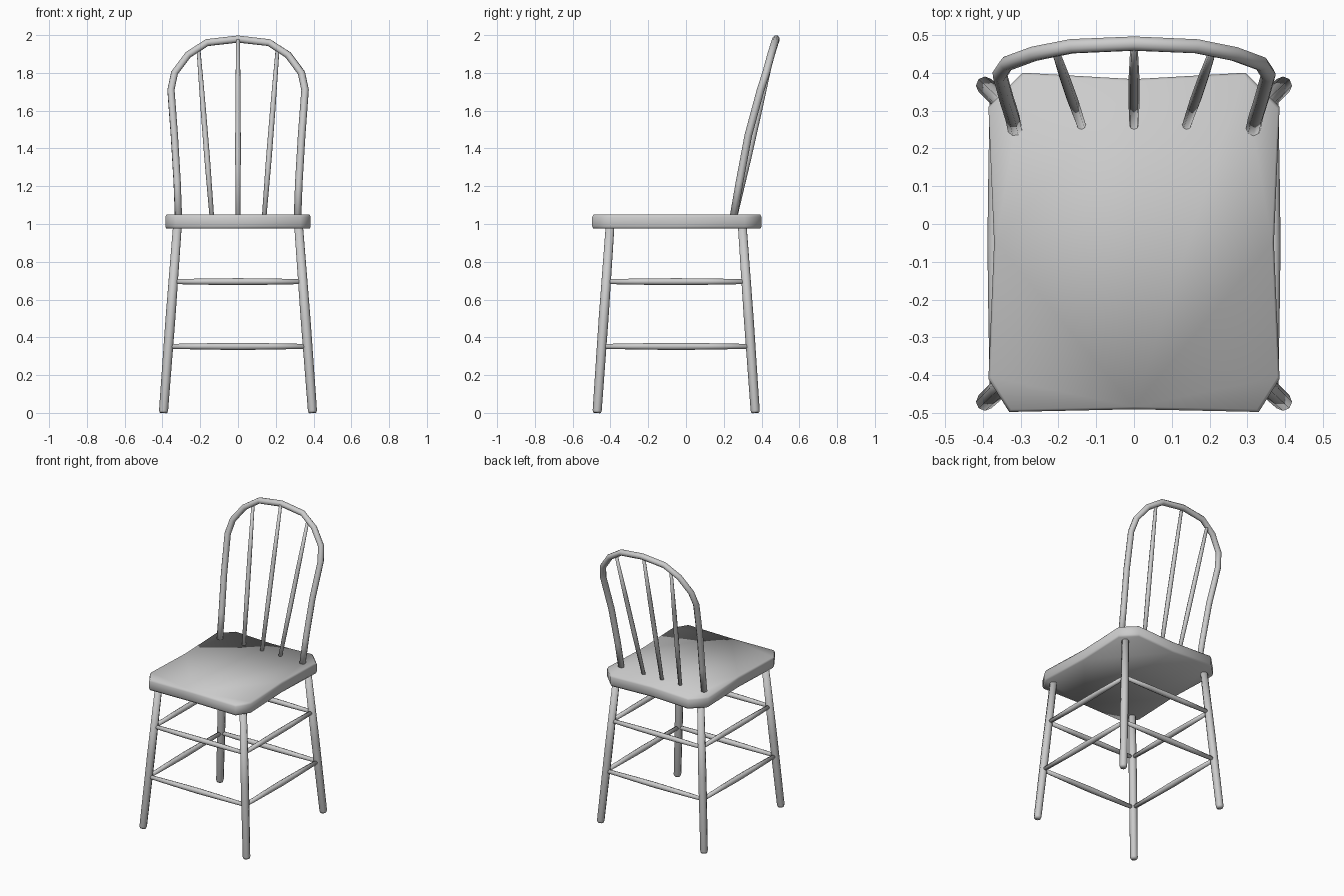
import bpy, bmesh
from mathutils import Vector

cube = bpy.data.objects.get("Cube")
if cube:
    bpy.data.objects.remove(cube, do_unlink=True)

grey = bpy.data.materials.new("plain grey")
grey.use_nodes = True
GREY = (0.6, 0.6, 0.6, 1)
grey.diffuse_color = GREY
grey.node_tree.nodes["Principled BSDF"].inputs["Base Color"].default_value = GREY


def loft(name, rings):
    """Skin a list of equal-length point rings, cap both ends, shade smooth."""
    bm = bmesh.new()
    loops = [[bm.verts.new(p) for p in ring] for ring in rings]
    n = len(loops[0])
    for a, b in zip(loops, loops[1:]):
        for i in range(n):
            j = (i + 1) % n
            bm.faces.new((a[i], a[j], b[j], b[i]))
    bm.faces.new(loops[0][::-1])
    bm.faces.new(loops[-1])
    bmesh.ops.recalc_face_normals(bm, faces=bm.faces)
    for f in bm.faces:
        f.smooth = True
    mesh = bpy.data.meshes.new(name)
    bm.to_mesh(mesh)
    bm.free()
    mesh.materials.append(grey)
    obj = bpy.data.objects.new(name, mesh)
    bpy.context.collection.objects.link(obj)
    return obj


def rod(name, path, radii, sides=8):
    """Round bar following a path with a radius at each point."""
    from math import cos, sin, tau
    pts = [Vector(p) for p in path]
    rings, side = [], None
    for i, (p, r) in enumerate(zip(pts, radii)):
        before = (p - pts[i - 1]).normalized() if i else Vector()
        after = (pts[i + 1] - p).normalized() if i + 1 < len(pts) else Vector()
        t = (before + after).normalized()
        side = t.orthogonal() if side is None else side - t * side.dot(t)
        side.normalize()
        up = t.cross(side)
        rings.append([p + r * (cos(a) * side + sin(a) * up)
                      for a in (tau * k / sides for k in range(sides))])
    return loft(name, rings)


# Seat: clipped corners, gently hollow edges
half = [(0, -0.49), (0.33, -0.497), (0.385, -0.41), (0.37, -0.05),
        (0.385, 0.31), (0.295, 0.40), (0, 0.383)]
outline = half + [(-x, y) for x, y in half[-2:0:-1]]
loft("seat", [[(x * s, (y + 0.05) * s - 0.05, z) for x, y in outline]
              for z, s in ((0.975, 0.985), (0.988, 1), (1.037, 1), (1.05, 0.985))])


# Splayed legs
def leg_point(sx, sy, z):
    t = z / 0.975
    return Vector((sx * (0.395 - 0.073 * t), -0.052 + sy * (0.419 - 0.068 * t), z))


corners = [(-1, -1, "front_right"), (1, -1, "front_left"),
           (1, 1, "back_left"), (-1, 1, "back_right")]
for sx, sy, label in corners:
    rod(label + "_leg", [leg_point(sx, sy, z) for z in (0, 0.012, 0.5, 0.99)],
        (0.02, 0.024, 0.026, 0.023))

# Two tiers of stretchers around the legs
for tier, z, mid in (("upper", 0.695, 0.018), ("lower", 0.352, 0.019)):
    for i, edge in enumerate(("front", "left", "back", "right")):
        a = leg_point(*corners[i][:2], z)
        b = leg_point(*corners[(i + 1) % 4][:2], z)
        rod(f"{tier}_{edge}_stretcher",
            [a.lerp(b, t) for t in (0, 0.3, 0.5, 0.7, 1)],
            (0.013, 0.017, mid, 0.017, 0.013))

# Bent hoop of the back
side = [(0.315, 0.25, 1.03), (0.322, 0.283, 1.22), (0.337, 0.33, 1.47),
        (0.355, 0.395, 1.71), (0.336, 0.424, 1.80), (0.265, 0.45, 1.895),
        (0.165, 0.47, 1.96)]
hoop = side + [(0, 0.477, 1.979)] + [(-x, y, z) for x, y, z in side[::-1]]
rod("back_hoop", hoop, [0.02] * len(hoop))

# Back spindles, swelling in the middle
for label, s, top in (("right", -1, 1.935), ("middle", 0, 1.975), ("left", 1, 1.935)):
    a, b = Vector((s * 0.138, 0.258, 1.03)), Vector((s * 0.21, 0.465, top))
    rod(label + "_spindle", [a.lerp(b, t) for t in (0, 0.35, 0.65, 1)],
        (0.012, 0.015, 0.014, 0.010))
